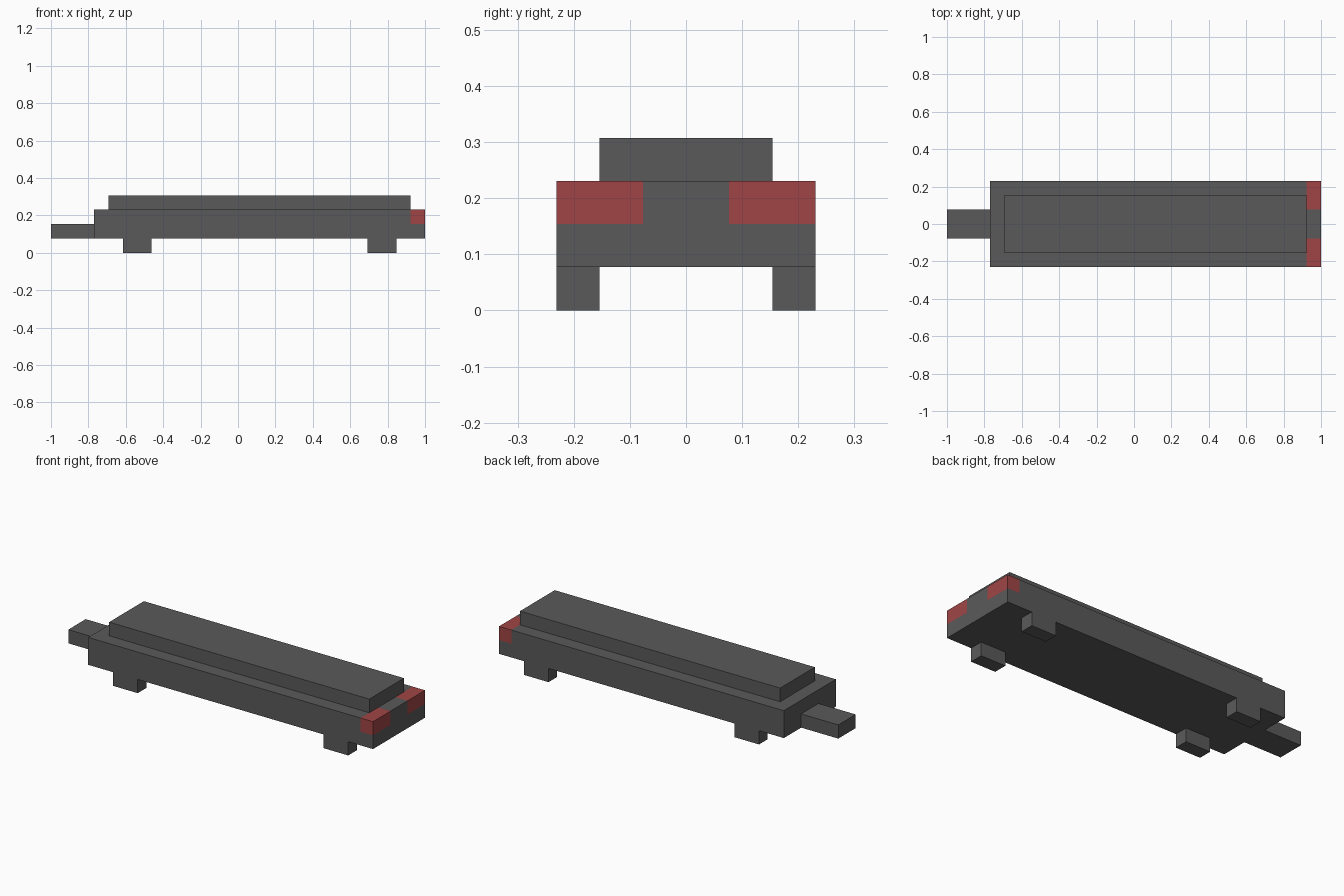
import bpy
import bmesh
from mathutils import Vector

cube = bpy.data.objects.get("Cube")
if cube:
    bpy.data.objects.remove(cube, do_unlink=True)

U = 2 / 26  # block unit: the whole length is 26 units


def make_material(name, rgb):
    mat = bpy.data.materials.new(name)
    mat.use_nodes = True
    color = (*rgb, 1)
    mat.diffuse_color = color
    mat.node_tree.nodes["Principled BSDF"].inputs["Base Color"].default_value = color
    return mat


grey = make_material("dark_grey", (0.102, 0.102, 0.102))
red = make_material("muted_red", (0.352, 0.060, 0.060))


def box(name, low, high, cuts=(), red_rule=None):
    """Box between two corners in units; cuts are (axis, position) planes."""
    low, high = Vector(low) * U, Vector(high) * U
    bm = bmesh.new()
    bmesh.ops.create_cube(bm, size=1)
    for v in bm.verts:
        v.co = Vector((low[i] + (v.co[i] + 0.5) * (high[i] - low[i]) for i in range(3)))
    for axis, pos in cuts:
        normal = Vector((0, 0, 0))
        normal[axis] = 1
        bmesh.ops.bisect_plane(bm, geom=bm.verts[:] + bm.edges[:] + bm.faces[:],
                               plane_co=normal * pos * U, plane_no=normal)
    if red_rule:
        for f in bm.faces:
            f.material_index = int(red_rule(f.calc_center_median() / U))
    mesh = bpy.data.meshes.new(name)
    bm.to_mesh(mesh)
    bm.free()
    mesh.materials.append(grey)
    mesh.materials.append(red)
    obj = bpy.data.objects.new(name, mesh)
    bpy.context.collection.objects.link(obj)
    return obj


# Main body with red patches wrapping the two upper end corners
box("body", (-10, -3, 1), (13, 3, 3),
    cuts=[(0, 12), (1, -1), (1, 1), (2, 2)],
    red_rule=lambda c: c.x > 12 and abs(c.y) > 1 and c.z > 2)

# Raised slab on top and tail at the narrow end
box("top_slab", (-9, -2, 3), (12, 2, 4))
box("tail", (-13, -1, 1), (-10, 1, 2))

# Four short legs
for end, x in (("tail_end", -8), ("head_end", 9)):
    for side, y in (("front", -3), ("back", 2)):
        box(f"{end}_{side}_leg", (x, y, 0), (x + 2, y + 1, 1))
